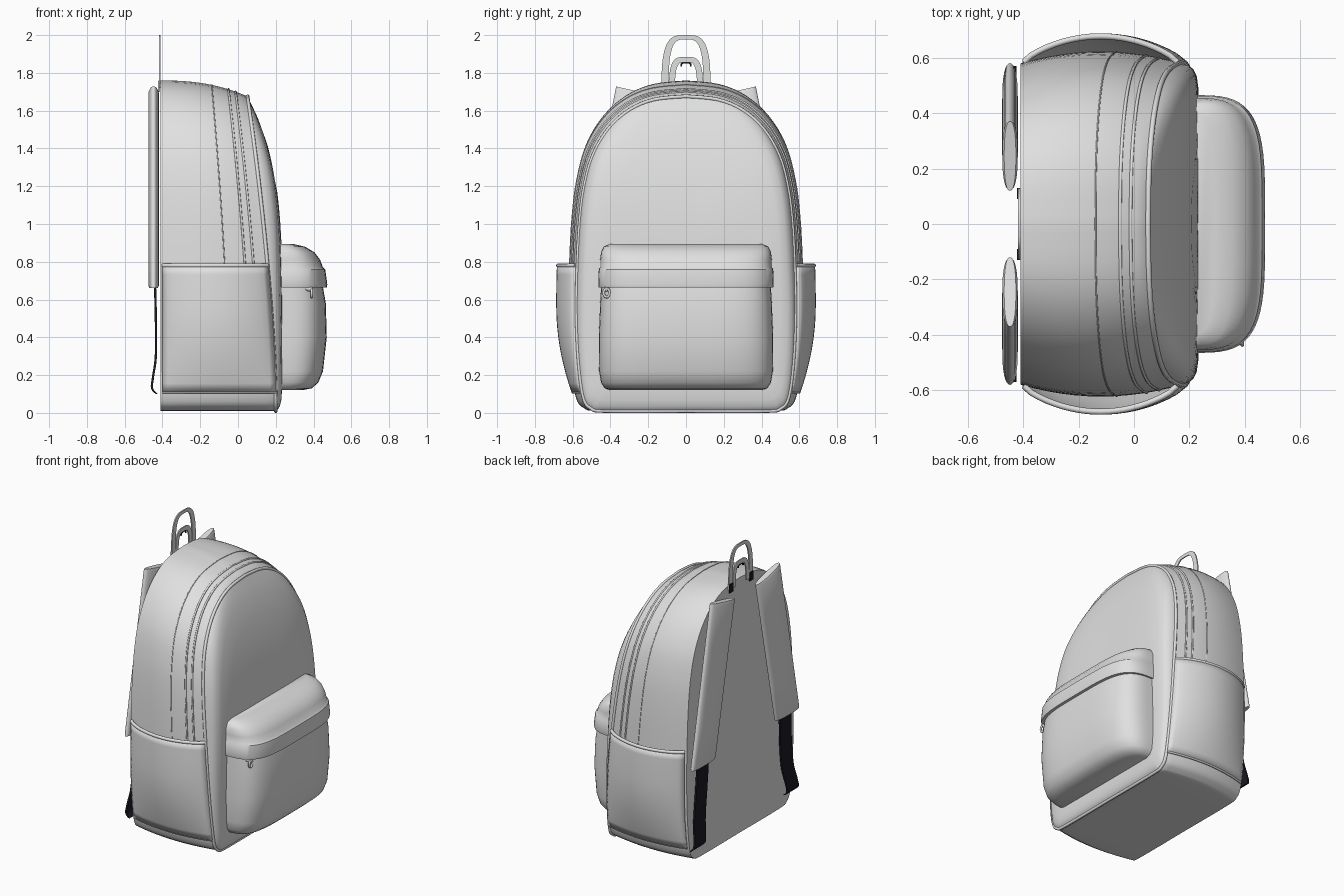
import bpy, bmesh, math
from mathutils import Vector

cube = bpy.data.objects.get("Cube")
if cube:
    bpy.data.objects.remove(cube)


def material(name, rgb):
    m = bpy.data.materials.new(name)
    m.use_nodes = True
    m.diffuse_color = (*rgb, 1)
    bsdf = next(n for n in m.node_tree.nodes if n.type == 'BSDF_PRINCIPLED')
    bsdf.inputs["Base Color"].default_value = (*rgb, 1)
    bsdf.inputs["Roughness"].default_value = 0.7
    return m


FABRIC = material("light grey fabric", (0.74, 0.75, 0.74))
BLACK = material("black webbing", (0.01, 0.01, 0.016))


def finish(name, bm, mat, angle):
    bmesh.ops.recalc_face_normals(bm, faces=bm.faces)
    mesh = bpy.data.meshes.new(name)
    bm.to_mesh(mesh)
    bm.free()
    mesh.materials.append(mat)
    ob = bpy.data.objects.new(name, mesh)
    bpy.context.collection.objects.link(ob)
    bpy.ops.object.select_all(action='DESELECT')
    ob.select_set(True)
    bpy.context.view_layer.objects.active = ob
    bpy.ops.object.shade_smooth_by_angle(angle=math.radians(angle))
    return ob


def loft(name, rings, mat, closed=True, caps=True, angle=40):
    """Skin a list of equal-length point rings."""
    bm = bmesh.new()
    rows = [[bm.verts.new(p) for p in r] for r in rings]
    n = len(rows[0])
    for a, b in zip(rows, rows[1:]):
        for i in range(n if closed else n - 1):
            j = (i + 1) % n
            bm.faces.new((a[i], a[j], b[j], b[i]))
    if caps:
        bm.faces.new(rows[0])
        bm.faces.new(rows[-1])
    return finish(name, bm, mat, angle)


def tube(name, pts, radius, mat, closed=False):
    cu = bpy.data.curves.new(name, 'CURVE')
    cu.dimensions = '3D'
    cu.bevel_depth = radius
    cu.bevel_resolution = 2
    cu.use_fill_caps = True
    sp = cu.splines.new('POLY')
    sp.points.add(len(pts) - 1)
    for p, co in zip(sp.points, pts):
        p.co = (*co, 1)
    sp.use_cyclic_u = closed
    cu.materials.append(mat)
    bpy.context.collection.objects.link(bpy.data.objects.new(name, cu))


def smooth_path(pts, steps):
    """Catmull-Rom resampling of a point list."""
    v = [Vector(p) for p in pts]
    v = [v[0]] + v + [v[-1]]
    out = []
    for a, b, c, d in zip(v, v[1:], v[2:], v[3:]):
        for k in range(steps):
            t = k / steps
            out.append(0.5 * (2 * b + (c - a) * t + (2 * a - 5 * b + 4 * c - d) * t * t
                              + (3 * b - a - 3 * c + d) * t ** 3))
    return out + [v[-1]]


def spow(v, p):
    return math.copysign(abs(v) ** p, v)


# Main body: arched outline swept from the flat back to the domed front
half = smooth_path([(0, .01), (.45, .01), (.54, .025), (.585, .09), (.612, .3), (.622, .55),
                    (.618, .8), (.605, 1.05), (.58, 1.25), (.53, 1.43), (.44, 1.58),
                    (.32, 1.685), (.18, 1.742), (0, 1.76)], 4)
outline = [tuple(p) for p in half] + [(-p.x, p.y) for p in reversed(half[1:-1])]
BACK = -0.41


def rim_x(z):
    return .20 - .15 * (max(z, 0) / 1.68) ** 1.6


def dome_x(z):
    return .238 - .185 * (max(z, 0) / 1.68) ** 5


def girth(t):
    """Width factor along the depth: fullest at the middle of the side."""
    return 1 - .28 * (t - .5) ** 2


def body_ring(t, inset=0, push=0):
    ring = []
    for y, z in outline:
        y *= girth(t) * (1 - inset)
        z = .01 + (z - .01) * (1 - .048 * t ** 2.5)
        z = .84 + (z - .84) * (1 - inset)
        x = BACK + t * (rim_x(z) - BACK) + push * (dome_x(z) - rim_x(z))
        ring.append((x, y, z))
    return ring


rings = [body_ring(i / 12) for i in range(13)]
for inset, push in ((.008, .25), (.03, .55), (.07, .77), (.14, .89), (.3, .96), (.6, 1), (.9, 1)):
    rings.append(body_ring(1, inset, push))
loft("body", rings, FABRIC, angle=50)

# Piping round the front, zip lines and stitching over the arch
tube("front_piping", body_ring(1), .01, FABRIC, True)
for name, t, r in (("zip_edge_back", .79, .006), ("zip_edge_front", .87, .006), ("gusset_seam", .6, .003)):
    arch = [p for p in body_ring(t) if p[2] > .6]
    tube(name, arch, r, FABRIC)


# Open side pockets with a hem
def half_width(z):
    for a, b in zip(half[6:], half[7:]):
        if a.y <= z <= b.y:
            return a.x + (b.x - a.x) * (z - a.y) / (b.y - a.y)
    return .58


def pocket_point(u, z, side):
    fill = min(1, (z - .1) / .45)
    bulge = .008 + .05 * math.sin(fill * math.pi / 2) * math.sin(math.pi * u) ** .6
    y = half_width(z) * girth(u) + bulge
    return (BACK + .012 + u * (rim_x(z) - BACK - .012), side * y, z)


for side, label in ((1, "left"), (-1, "right")):
    rows = [[pocket_point(i / 20, .11 + .67 * k / 14, side) for i in range(21)] for k in range(15)]
    pocket = loft(label + "_side_pocket", rows, FABRIC, closed=False, caps=False)
    sol = pocket.modifiers.new("thickness", 'SOLIDIFY')
    sol.thickness = .014
    sol.offset = 0
    tube(label + "_pocket_hem", rows[-1], .011, FABRIC)
    tube(label + "_pocket_base_seam", rows[0], .008, FABRIC)

# Front pocket with an overhanging zip flap
sections = ((.12, .40, .14), (.13, .43, .19), (.16, .45, .225), (.22, .46, .25), (.4, .462, .27),
            (.58, .455, .265), (.665, .45, .25), (.665, .462, .27), (.68, .465, .273),
            (.76, .462, .262), (.77, .455, .25), (.81, .455, .235), (.85, .45, .205),
            (.88, .435, .155), (.895, .40, .09))
rings = []
for z, w, d in sections:
    arc = [math.pi * (k / 32 - .5) for k in range(33)]
    rings.append([(.2 + d * spow(max(math.cos(a), 0), .55), w * spow(math.sin(a), .5), z) for a in arc])
loft("front_pocket", rings, FABRIC)

# Zip pull hanging under the flap
tube("zip_pull_ring", [(.39, -.42 + .016 * math.cos(a), .635 + .022 * math.sin(a))
                       for a in (k * math.pi / 8 for k in range(16))], .007, FABRIC, True)
tube("zip_slider", [(.36, -.42, .66), (.39, -.42, .655)], .014, FABRIC)

# Padded shoulder straps with webbing tails
for side, label in ((1, "left"), (-1, "right")):
    rings = []
    for s, fat in ((0, .75), (.012, 1), (.25, 1), (.5, 1), (.75, 1), (.988, 1), (1, .75)):
        inner, outer = .12 + .21 * s, .37 + .21 * s
        c, w = (inner + outer) / 2, (outer - inner) / 2
        ring = []
        for k in range(32):
            a = k * math.pi / 16
            f = spow(math.cos(a), .85)
            z = 1.70 - 1.04 * s + .028 * f * (1 - s)
            ring.append((-.447 + .028 * fat * spow(math.sin(a), .8), side * (c + w * f), z))
        rings.append(ring)
    loft(label + "_shoulder_strap", rings, FABRIC, angle=50)

    path = ((-.44, .445, .70), (-.435, .455, .5), (-.435, .475, .3), (-.45, .495, .19),
            (-.455, .505, .13), (-.43, .51, .10))
    rings = [[(x + dx, side * (y + dy), z) for dx, dy in ((-.006, -.06), (.006, -.06), (.006, .06), (-.006, .06))]
             for x, y, z in smooth_path(path, 4)]
    loft(label + "_webbing", rings, BLACK)


# Flat carry handle and smaller hanging loop
def ribbon_arch(name, z0, outer, inner, x, mat):
    rings = []
    for k in range(25):
        a = math.pi * k / 24
        c, s = spow(math.cos(a), .55), max(math.sin(a), 0) ** .7
        o = (outer[0] * c, z0 + outer[1] * s)
        i = (inner[0] * c, z0 + inner[1] * s)
        rings.append([(x - .004, *o), (x + .004, *o), (x + .004, *i), (x - .004, *i)])
    loft(name, rings, mat)


ribbon_arch("carry_handle", 1.72, (.13, .28), (.092, .258), -.414, FABRIC)
ribbon_arch("hanging_loop", 1.72, (.09, .165), (.058, .138), -.414, FABRIC)
ribbon_arch("loop_binding", 1.835, (.03, .026), (.022, .016), -.414, BLACK)
for side, label in ((1, "left"), (-1, "right")):
    tab = [[(-.422 + dx, side * .11 + dy, z) for dx, dy in ((0, -.02), (.006, -.02), (.006, .02), (0, .02))]
           for z in (1.70, 1.76)]
    loft(label + "_handle_tab", tab, BLACK)
